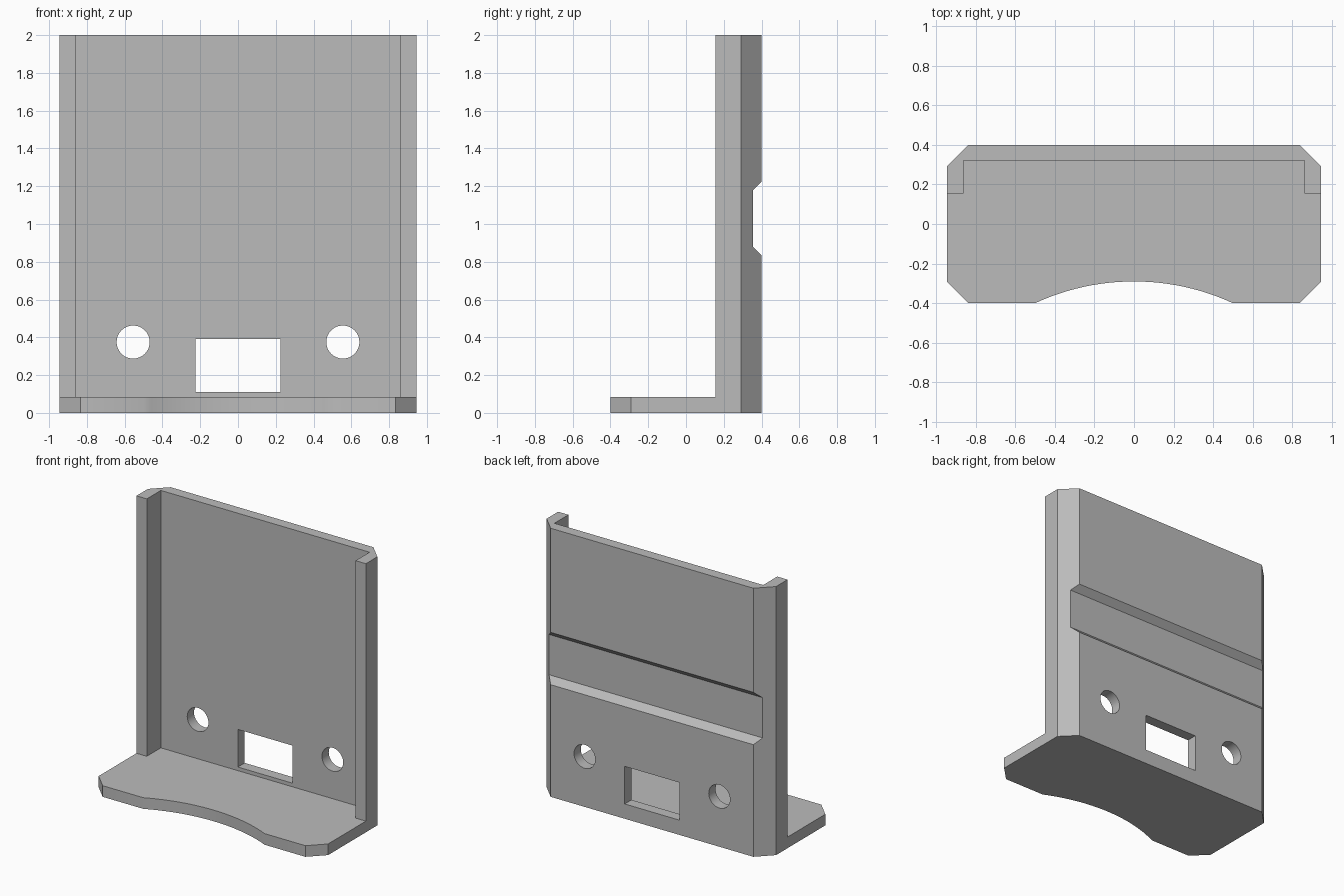
import bpy
import bmesh
import math
from mathutils import Vector

cube = bpy.data.objects.get("Cube")
if cube:
    bpy.data.objects.remove(cube, do_unlink=True)

W, D, H = 0.945, 0.4, 2.0      # half width, half depth, height
CHAMFER = 0.11
BASE = 0.083                   # base thickness
LIP_X, LIP_Y, WALL_Y = 0.86, 0.155, 0.32

grey = bpy.data.materials.new("plain grey")
grey.use_nodes = True
colour = (0.5, 0.5, 0.5, 1)
grey.diffuse_color = colour
grey.node_tree.nodes["Principled BSDF"].inputs["Base Color"].default_value = colour


def extrude(name, points, direction):
    """Solid made by sweeping a closed outline along a direction."""
    bm = bmesh.new()
    face = bm.faces.new([bm.verts.new(p) for p in points])
    swept = bmesh.ops.extrude_face_region(bm, geom=[face])["geom"]
    verts = [v for v in swept if isinstance(v, bmesh.types.BMVert)]
    bmesh.ops.translate(bm, verts=verts, vec=Vector(direction))
    bmesh.ops.recalc_face_normals(bm, faces=bm.faces)
    mesh = bpy.data.meshes.new(name)
    bm.to_mesh(mesh)
    bm.free()
    mesh.materials.append(grey)
    obj = bpy.data.objects.new(name, mesh)
    bpy.context.collection.objects.link(obj)
    return obj


def combine(target, other, operation):
    """Apply a boolean and discard the helper."""
    mod = target.modifiers.new(operation, "BOOLEAN")
    mod.operation = operation
    mod.solver = "EXACT"
    mod.object = other
    bpy.context.view_layer.objects.active = target
    bpy.ops.object.modifier_apply(modifier=mod.name)
    bpy.data.objects.remove(other, do_unlink=True)


def mirrored(half):
    """Complete an outline given its +x half."""
    return half + [(-x, y, z) for x, y, z in reversed(half)]


# Base plate with chamfered corners and a shallow front scoop
notch, depth = 0.5, 0.11
radius = (notch ** 2 + depth ** 2) / (2 * depth)
sweep = math.asin(notch / radius)
steps = 24
arc = []
for i in range(steps + 1):
    a = sweep * (2 * i / steps - 1)
    arc.append((radius * math.sin(a), -D + depth - radius * (1 - math.cos(a)), 0))
corners = mirrored([(W - CHAMFER, -D, 0), (W, -D + CHAMFER, 0),
                    (W, D - CHAMFER, 0), (W - CHAMFER, D, 0)])
holder = extrude("wall_holder", arc + corners, (0, 0, BASE))

# Back panel with side lips
panel = extrude("back_panel", mirrored([
    (LIP_X, WALL_Y, 0), (LIP_X, LIP_Y, 0), (W, LIP_Y, 0),
    (W, D - CHAMFER, 0), (W - CHAMFER, D, 0)]), (0, 0, H))
combine(holder, panel, "UNION")

# Sloped groove across the back
groove = extrude("groove_cutter", [
    (-1, 0.355, 0.88), (-1, 0.355, 1.18), (-1, D, 1.225), (-1, 0.5, 1.225),
    (-1, 0.5, 0.835), (-1, D, 0.835)], (2, 0, 0))
combine(holder, groove, "DIFFERENCE")

# Rectangular window
window = extrude("window_cutter", mirrored([(0.225, 0.2, 0.11), (0.225, 0.2, 0.39)]),
                 (0, 0.4, 0))
combine(holder, window, "DIFFERENCE")

# Round screw holes
for side in (-1, 1):
    ring = [(side * 0.555 + 0.0875 * math.cos(t * math.tau / 48), 0.2,
             0.375 + 0.0875 * math.sin(t * math.tau / 48)) for t in range(48)]
    combine(holder, extrude("hole_cutter", ring, (0, 0.4, 0)), "DIFFERENCE")

# Smooth the curved walls, keep the hard edges
bpy.ops.object.select_all(action="DESELECT")
holder.select_set(True)
bpy.context.view_layer.objects.active = holder
bpy.ops.object.shade_smooth_by_angle(angle=math.radians(25))
